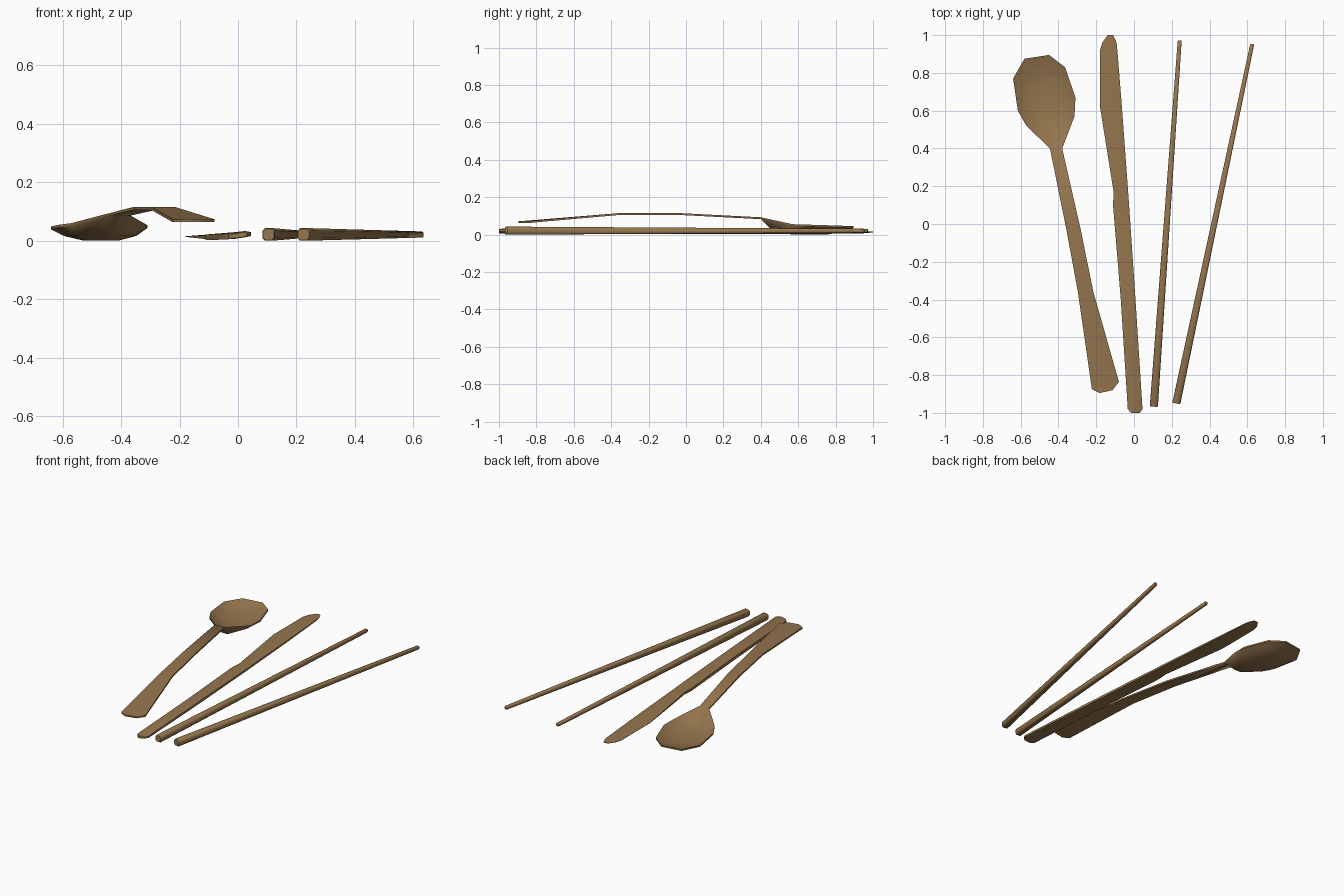
import bpy, bmesh, math
from mathutils import Vector

cube = bpy.data.objects.get("Cube")
if cube:
    bpy.data.objects.remove(cube, do_unlink=True)

# One warm brown wood for everything
WOOD = (0.30, 0.18, 0.075, 1)
wood = bpy.data.materials.new("brown wood")
wood.use_nodes = True
wood.diffuse_color = WOOD
wood.node_tree.nodes["Principled BSDF"].inputs["Base Color"].default_value = WOOD


def finish(bm, name, angle):
    bmesh.ops.recalc_face_normals(bm, faces=bm.faces)
    mesh = bpy.data.meshes.new(name)
    bm.to_mesh(mesh)
    bm.free()
    mesh.materials.append(wood)
    obj = bpy.data.objects.new(name, mesh)
    bpy.context.collection.objects.link(obj)
    bpy.ops.object.select_all(action='DESELECT')
    obj.select_set(True)
    bpy.context.view_layer.objects.active = obj
    bpy.ops.object.shade_smooth_by_angle(angle=math.radians(angle))
    return obj


def loft(name, sections, angle):
    """Closed skin through rings with equal point counts, capped at both ends."""
    bm = bmesh.new()
    rings = [[bm.verts.new(p) for p in s] for s in sections]
    n = len(rings[0])
    for a, b in zip(rings, rings[1:]):
        for i in range(n):
            j = (i + 1) % n
            bm.faces.new((a[i], a[j], b[j], b[i]))
    bm.faces.new(rings[0])
    bm.faces.new(rings[-1])
    return finish(bm, name, angle)


# Chopsticks: tapered square sticks with chamfered corners
def chopstick(name, start, end):
    a, b = Vector(start), Vector(end)
    along = (b - a).normalized()
    side = along.cross(Vector((0, 0, 1))).normalized()
    up = side.cross(along)

    def ring(centre, half):
        c = half * 0.6
        corners = [(half, -c), (half, c), (c, half), (-c, half),
                   (-half, c), (-half, -c), (-c, -half), (c, -half)]
        return [centre + side * u + up * v for u, v in corners]

    loft(name, [ring(a, 0.019), ring(a + along * 0.006, 0.0215),
                ring(b - along * 0.005, 0.0105), ring(b, 0.008)], 50)


chopstick("inner_chopstick", (0.105, -0.967, 0.0215), (0.242, 0.972, 0.021))
chopstick("outer_chopstick", (0.224, -0.95, 0.0215), (0.626, 0.953, 0.021))

# Knife: y, left x, right x, then left low/high and right low/high heights
knife = [
    (-1.00, -0.015, 0.030, 0.008, 0.022, 0.012, 0.029),
    (-0.98, -0.033, 0.045, 0.005, 0.024, 0.012, 0.033),
    (-0.40, -0.070, 0.008, 0.003, 0.023, 0.006, 0.029),
    (0.10, -0.111, -0.026, 0.003, 0.021, 0.004, 0.025),
    (0.17, -0.108, -0.031, 0.005, 0.019, 0.004, 0.024),
    (0.62, -0.180, -0.064, 0.013, 0.015, 0.004, 0.022),
    (0.92, -0.180, -0.088, 0.013, 0.015, 0.006, 0.020),
    (0.96, -0.168, -0.092, 0.013, 0.015, 0.008, 0.019),
    (1.00, -0.140, -0.110, 0.013, 0.015, 0.012, 0.017),
]
sections = []
for y, xl, xr, ll, lh, rl, rh in knife:
    xi = xl + (xr - xl) * 0.75
    sections.append([(xl, y, ll), (xi, y, rl), (xr, y, rl + 0.004),
                     (xr, y, rh - 0.004), (xi, y, rh), (xl, y, lh)])
loft("knife", sections, 50)

# Spoon: arched flat handle running into a faceted bowl, as one sheet
bm = bmesh.new()
end = [(-0.223, -0.875), (-0.183, -0.895), (-0.113, -0.88), (-0.08, -0.835)]
tip = [bm.verts.new((x, y, 0.073)) for x, y in end]
stations = [(-0.36, -0.297, -0.215, 0.115),
            (-0.03, -0.358, -0.282, 0.115),
            (0.40, -0.445, -0.380, 0.093)]
bm.faces.new(tip)
left, right = tip[0], tip[-1]
for y, xl, xr, z in stations:
    nl, nr = bm.verts.new((xl, y, z)), bm.verts.new((xr, y, z))
    bm.faces.new((left, right, nr, nl))
    left, right = nl, nr

rim_points = [(-0.57, 0.52, 0.060), (-0.615, 0.60, 0.054),
              (-0.64, 0.77, 0.048), (-0.58, 0.875, 0.045),
              (-0.45, 0.895, 0.045), (-0.365, 0.83, 0.048),
              (-0.31, 0.67, 0.053), (-0.315, 0.57, 0.056)]
ring = [left] + [bm.verts.new(p) for p in rim_points] + [right]
centre = Vector((-0.465, 0.67, 0))
for scale, depth in ((0.75, 0.026), (0.36, 0.010)):
    inner = []
    for v in ring if scale > 0.7 else rim:
        p = centre.lerp(v.co, scale)
        p.z = depth
        inner.append(bm.verts.new(p))
    if scale > 0.7:
        rim = ring
    for i in range(len(ring)):
        j = (i + 1) % len(ring)
        bm.faces.new((ring[i], ring[j], inner[j], inner[i]))
    ring = inner
bm.faces.new(ring)

# Thickness of the spoon
result = bmesh.ops.extrude_face_region(bm, geom=bm.faces[:], use_keep_orig=True)
lower = [g for g in result["geom"] if isinstance(g, bmesh.types.BMVert)]
bmesh.ops.translate(bm, verts=lower, vec=(0, 0, -0.010))
finish(bm, "spoon", 45)
